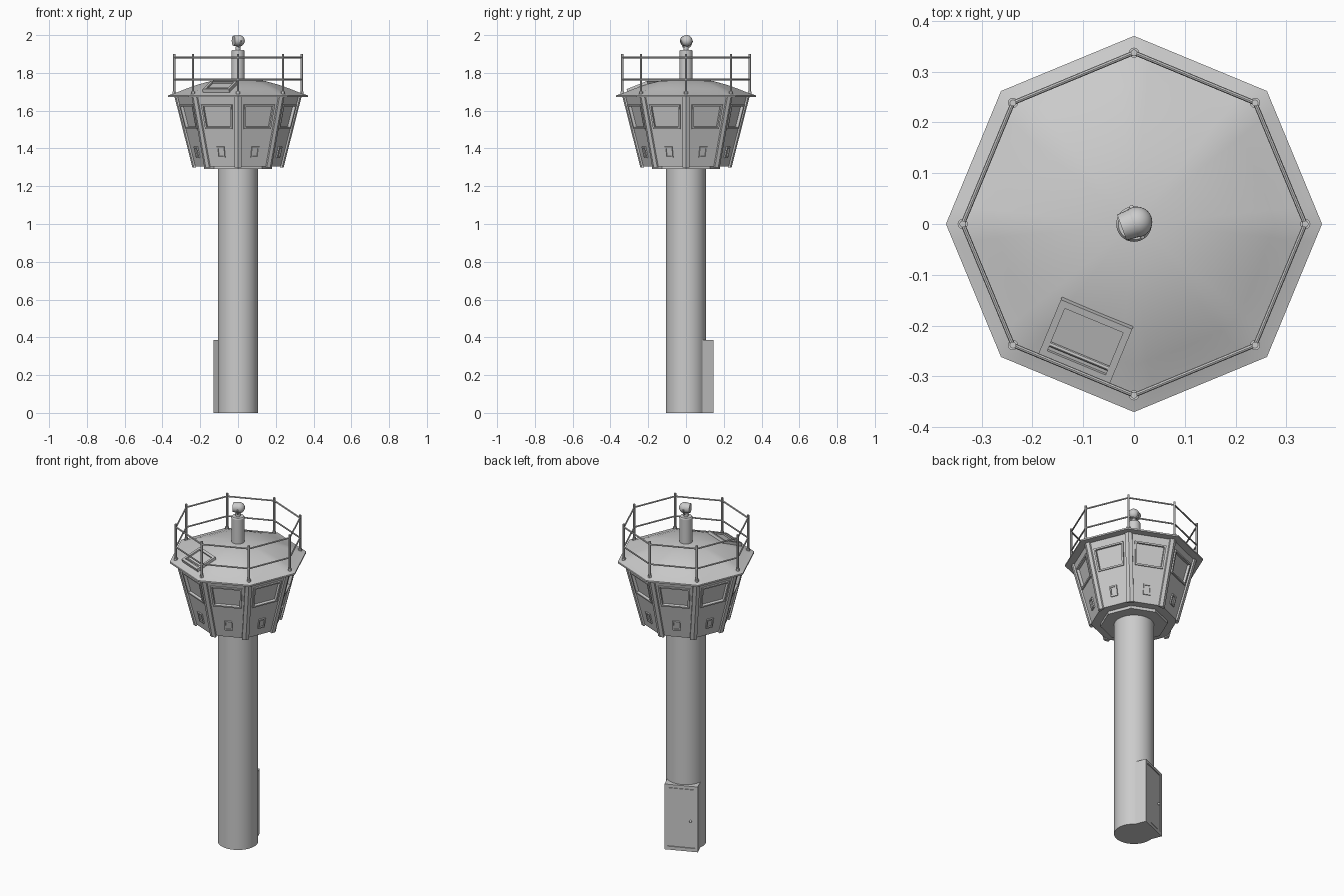
import bpy, bmesh, math
from mathutils import Vector, Matrix

if "Cube" in bpy.data.objects:
    bpy.data.objects.remove(bpy.data.objects["Cube"])

A8 = math.pi / 4
C8 = math.cos(math.pi / 8)


def finish(name, bm, smooth=True, recalc=True):
    if recalc:
        bmesh.ops.recalc_face_normals(bm, faces=bm.faces)
    me = bpy.data.meshes.new(name)
    bm.to_mesh(me)
    bm.free()
    ob = bpy.data.objects.new(name, me)
    bpy.context.collection.objects.link(ob)
    if smooth:
        bpy.ops.object.select_all(action='DESELECT')
        ob.select_set(True)
        bpy.context.view_layer.objects.active = ob
        bpy.ops.object.shade_smooth_by_angle(angle=math.radians(30))
    return ob


def loft(bm, loops, cap_start=False, cap_end=True):
    rows = [[bm.verts.new(p) for p in lp] for lp in loops]
    for a, b in zip(rows, rows[1:]):
        n = len(a)
        for i in range(n):
            bm.faces.new((a[i], a[(i + 1) % n], b[(i + 1) % n], b[i]))
    if cap_start:
        bm.faces.new(rows[0][::-1])
    if cap_end:
        bm.faces.new(rows[-1])


def quad(M, wb, wt, y0, y1, z):
    # trapezoid loop in a local frame: half widths at bottom and top
    return [M @ Vector(p) for p in ((-wb, y0, z), (wb, y0, z), (wt, y1, z), (-wt, y1, z))]


def frame(origin, x, y):
    x, y = Vector(x).normalized(), Vector(y).normalized()
    M = Matrix((x, y, x.cross(y))).transposed().to_4x4()
    M.translation = origin
    return M


def rod(bm, a, b, r, n=12, r2=None):
    a, b = Vector(a), Vector(b)
    d = b - a
    M = Matrix.Translation((a + b) / 2) @ d.to_track_quat('Z', 'Y').to_matrix().to_4x4()
    bmesh.ops.create_cone(bm, cap_ends=True, segments=n, radius1=r,
                          radius2=r if r2 is None else r2, depth=d.length, matrix=M)


def polar(r, a, z):
    return Vector((r * math.cos(a), r * math.sin(a), z))


def octagon(r, z):
    return [polar(r, k * A8, z) for k in range(8)]


# column
bm = bmesh.new()
rod(bm, (0, 0, 0), (0, 0, 1.31), 0.107, 64)
finish("column", bm)

# entrance box with recessed door
az = math.radians(112.5)
M = frame(Vector((0, 0, 0)), (-math.sin(az), math.cos(az), 0), (0, 0, 1))
bm = bmesh.new()
w, d = 0.091, 0.12
loft(bm, [quad(M, w, w, 0, 0.385, 0.03), quad(M, w, w, 0, 0.385, d),
          quad(M, w - .015, w - .015, 0.02, 0.368, d),
          quad(M, w - .015, w - .015, 0.02, 0.368, d - .006),
          quad(M, w - .019, w - .019, 0.024, 0.364, d - .006),
          quad(M, w - .019, w - .019, 0.024, 0.364, d - .002)], cap_start=True)
finish("entrance_box", bm, False)
bm = bmesh.new()
bmesh.ops.create_uvsphere(bm, u_segments=12, v_segments=8, radius=0.007,
                          matrix=M @ Matrix.Translation((0.052, 0.18, d + .003)))
finish("door_knob", bm)

# cabin walls with recessed windows and small ports
Z0, Z1, R0, R1 = 1.305, 1.68, 0.232, 0.328
walls, ports = bmesh.new(), bmesh.new()
for k in range(8):
    a = (k + 0.5) * A8
    lo, hi = polar(R0 * C8, a, Z0), polar(R1 * C8, a, Z1)
    M = frame(lo, (-math.sin(a), math.cos(a), 0), hi - lo)
    L, s = (hi - lo).length, math.sin(math.pi / 8)
    loft(walls, [quad(M, R0 * s, R1 * s, 0, L, 0),
                 quad(M, .077, .088, .205, .337, 0), quad(M, .077, .088, .205, .337, .008),
                 quad(M, .068, .078, .214, .328, .008), quad(M, .068, .078, .214, .328, -.008)])
    loft(ports, [quad(M, .021, .021, .048, .108, -.002), quad(M, .021, .021, .048, .108, .007),
                 quad(M, .014, .014, .056, .100, .007), quad(M, .014, .014, .056, .100, .001)])
finish("cabin_walls", walls, False, False)
finish("wall_ports", ports, False, False)

# cabin corner posts
bm = bmesh.new()
for k in range(8):
    a = k * A8
    loops = []
    for r, z in ((0.232, 1.298), (0.329, 1.68)):
        c = polar(r, a, z)
        l = polar(1, a + A8 / 2 + math.pi / 2, 0)
        q = polar(1, a - A8 / 2 - math.pi / 2, 0)
        o = polar(0.009, a, 0)
        loops.append([c - o, c + q * .02, c + q * .02 + o, c + o, c + l * .02 + o, c + l * .02])
    loft(bm, loops, cap_start=True)
finish("corner_posts", bm, False)

# cabin floor
bm = bmesh.new()
loft(bm, [octagon(0.18, 1.29), octagon(0.18, 1.307), octagon(0.232, 1.307),
          octagon(0.233, 1.312)], cap_start=True)
finish("cabin_floor", bm, False)

# domed roof: octagonal eave blending to a round crown
bm = bmesh.new()
N = 64
rings = [(0.30, 1.672, 1), (0.37, 1.672, 1), (0.37, 1.681, 1), (0.335, 1.692, 1), (0.28, 1.715, .8),
         (0.22, 1.737, .55), (0.15, 1.756, .3), (0.08, 1.768, .1), (0.02, 1.772, 0)]
loops = []
for r, z, t in rings:
    lp = []
    for i in range(N):
        a = 2 * math.pi * i / N
        f = C8 / math.cos((a % A8) - A8 / 2)
        lp.append(polar(r * (t * f + (1 - t) * (1 + C8) / 2), a, z))
    loops.append(lp)
loft(bm, loops, cap_start=True)
finish("roof", bm)

# roof hatch lying on the slope
az = math.radians(-112.5)
M = frame(polar(0.246, az, 1.722), (-math.sin(az), math.cos(az), 0),
          -polar(1, az, 0) + Vector((0, 0, 0.37)))
bm = bmesh.new()
w, h = 0.076, 0.062
loft(bm, [quad(M, w, w, -h, h, -.01), quad(M, w, w, -h, h, .014),
          quad(M, w - .014, w - .014, -h + .014, h - .014, .014),
          quad(M, w - .014, w - .014, -h + .014, h - .014, .005)], cap_start=True)
finish("roof_hatch", bm, False)
bm = bmesh.new()
rod(bm, M @ Vector((-.062, -.035, .008)), M @ Vector((.062, -.035, .008)), 0.005)
finish("hatch_hinge", bm)

# railing
bm = bmesh.new()
RR = 0.337
for k in range(8):
    a = k * A8
    rod(bm, polar(RR, a, 1.685), polar(RR, a, 1.90), 0.0065)
    rod(bm, polar(RR, a, 1.685), polar(RR, a, 1.702), 0.010)
    for z in (1.765, 1.882):
        rod(bm, polar(RR, a, z), polar(RR, a + A8, z), 0.0045, 8)
finish("railing", bm)

# mast
bm = bmesh.new()
rod(bm, (0, 0, 1.75), (0, 0, 1.915), 0.035, 32)
rod(bm, (0, 0, 1.915), (0, 0, 1.921), 0.035, 32, 0.031)
rod(bm, (0, 0, 1.92), (0, 0, 1.94), 0.013, 16)
finish("mast", bm)

# searchlight with yoke
az = math.radians(200)
ax, side = polar(1, az, 0), polar(1, az + math.pi / 2, 0)
c = Vector((0.006, 0.004, 1.97))
bm = bmesh.new()
bmesh.ops.create_uvsphere(bm, u_segments=24, v_segments=16, radius=0.03,
                          matrix=Matrix.Translation(c))
rod(bm, c, c + ax * 0.032, 0.0295, 24, 0.027)
finish("searchlight", bm)
bm = bmesh.new()
for sgn in (-1, 1):
    p = c + side * sgn * 0.032
    low = Vector((p.x * .6, p.y * .6, 1.938))
    rod(bm, p, low, 0.004, 8)
    rod(bm, low, (0, 0, 1.936), 0.004, 8)
finish("searchlight_yoke", bm)
